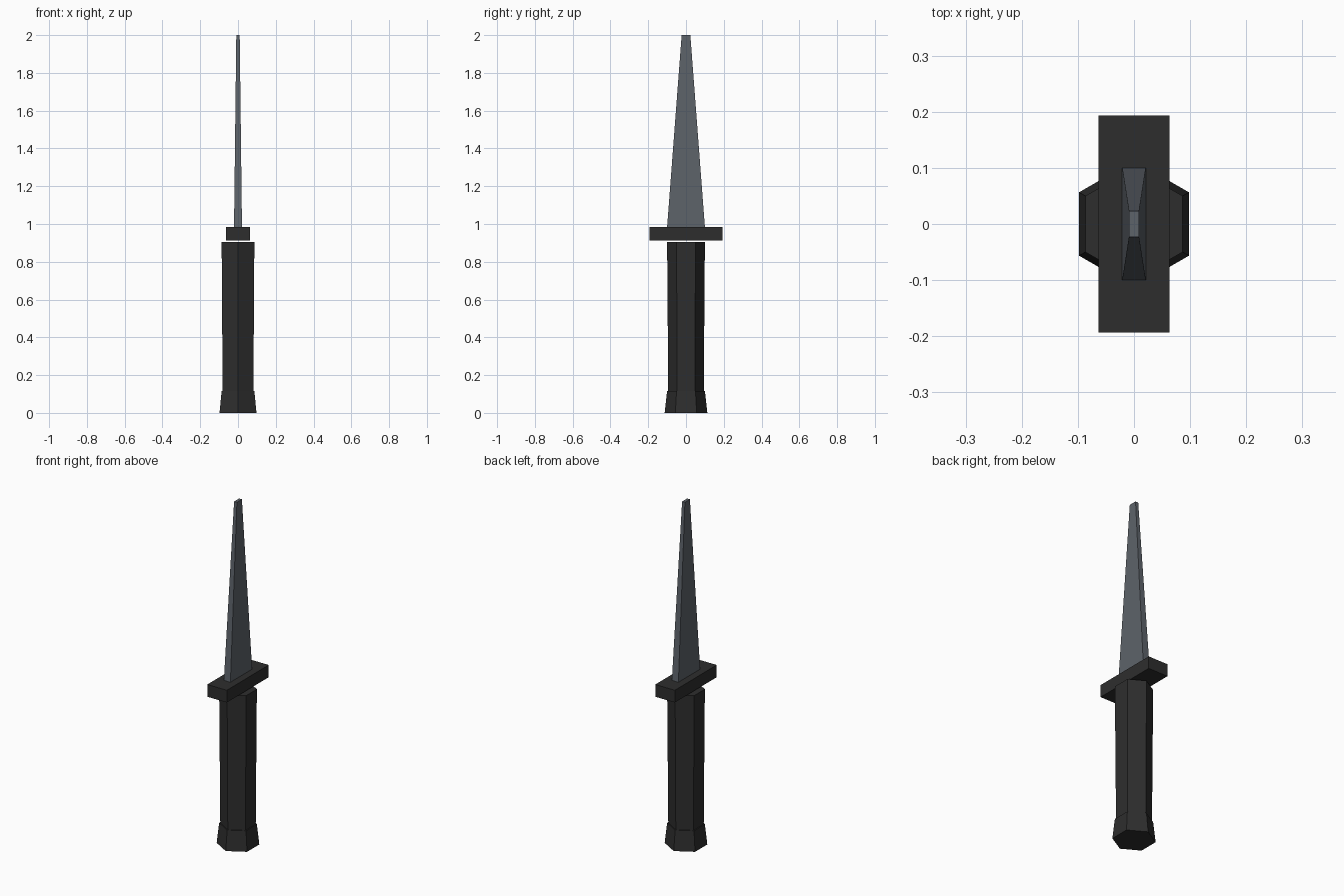
import bpy
import bmesh
import math

default_cube = bpy.data.objects.get("Cube")
if default_cube:
    bpy.data.objects.remove(default_cube, do_unlink=True)


def make_material(name, color):
    mat = bpy.data.materials.new(name)
    mat.use_nodes = True
    mat.diffuse_color = (*color, 1)
    mat.node_tree.nodes["Principled BSDF"].inputs["Base Color"].default_value = (*color, 1)
    return mat


def hexagon(radius):
    """Six corners, with one pointing along y and flats on the x sides."""
    angles = [math.pi / 2 + i * math.pi / 3 for i in range(6)]
    return [(radius * math.cos(a), radius * math.sin(a)) for a in angles]


def rectangle(half_x, half_y):
    return [(half_x, half_y), (-half_x, half_y), (-half_x, -half_y), (half_x, -half_y)]


def loft(name, sections, mat):
    """Capped solid through matching outlines given as (z, outline)."""
    bm = bmesh.new()
    rings = [[bm.verts.new((x, y, z)) for x, y in outline] for z, outline in sections]
    for low, high in zip(rings, rings[1:]):
        n = len(low)
        for i in range(n):
            j = (i + 1) % n
            bm.faces.new((low[i], low[j], high[j], high[i]))
    bm.faces.new(rings[0][::-1])
    bm.faces.new(rings[-1])
    bmesh.ops.recalc_face_normals(bm, faces=bm.faces)
    mesh = bpy.data.meshes.new(name)
    bm.to_mesh(mesh)
    bm.free()
    mesh.materials.append(mat)
    obj = bpy.data.objects.new(name, mesh)
    bpy.context.collection.objects.link(obj)
    return obj


black = make_material("matte black", (0.027, 0.027, 0.027))
steel = make_material("grey steel", (0.11, 0.125, 0.143))

# Flared pommel and slightly tapered grip
loft("pommel", [(0, hexagon(0.113)), (0.117, hexagon(0.1))], black)
loft("grip", [(0.117, hexagon(0.094)), (0.904, hexagon(0.1))], black)

# Crossguard, floating just above the grip
loft("crossguard", [(0.913, rectangle(0.063, 0.193)), (0.984, rectangle(0.063, 0.193))], black)

# Blunt tapered blade
loft("blade", [(0.984, rectangle(0.021, 0.1)), (2, rectangle(0.009, 0.023))], steel)
